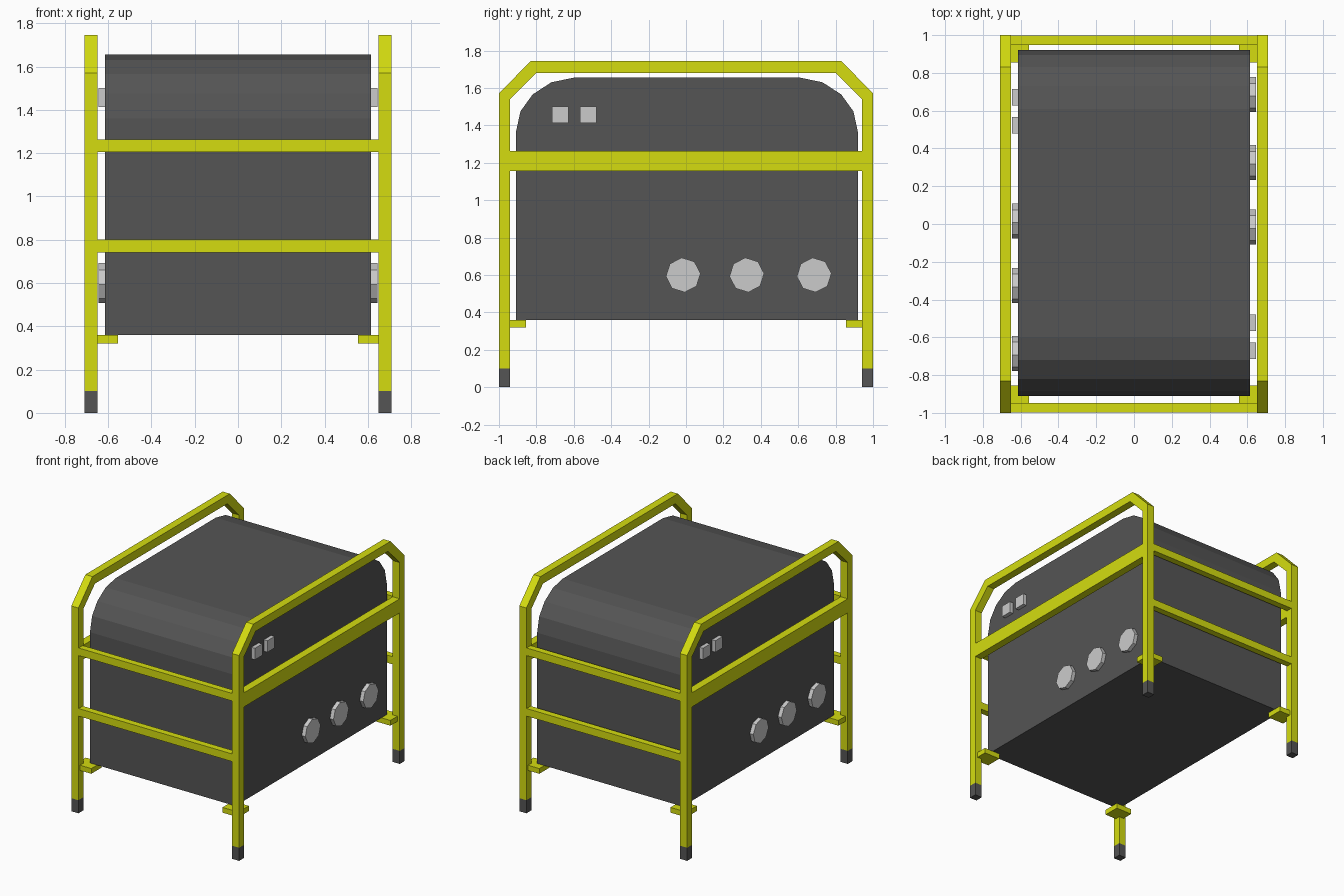
import bpy, bmesh, math
from mathutils import Matrix, Vector

if "Cube" in bpy.data.objects:
    bpy.data.objects.remove(bpy.data.objects["Cube"])


def material(name, rgb):
    m = bpy.data.materials.new(name)
    m.diffuse_color = (*rgb, 1)
    m.use_nodes = True
    m.node_tree.nodes["Principled BSDF"].inputs["Base Color"].default_value = m.diffuse_color
    return m


YELLOW = material("yellow_paint", (0.66, 0.72, 0.005))
DARK = material("dark_grey", (0.09, 0.09, 0.09))


def finish(name, bm, mat=None):
    bmesh.ops.recalc_face_normals(bm, faces=bm.faces)
    me = bpy.data.meshes.new(name)
    bm.to_mesh(me)
    bm.free()
    ob = bpy.data.objects.new(name, me)
    bpy.context.collection.objects.link(ob)
    if mat:
        me.materials.append(mat)
    return ob


def box(name, lo, hi, mat=None):
    bm = bmesh.new()
    lo, hi = Vector(lo), Vector(hi)
    bmesh.ops.create_cube(bm, size=1, matrix=Matrix.Translation((lo + hi) / 2)
                          @ Matrix.Diagonal((*(hi - lo), 1)))
    return finish(name, bm, mat)


def extrude_x(bm, faces, dx):
    new = bmesh.ops.extrude_face_region(bm, geom=faces)["geom"]
    verts = [v for v in new if isinstance(v, bmesh.types.BMVert)]
    bmesh.ops.translate(bm, verts=verts, vec=(dx, 0, 0))


# Body: box profile with rounded top corners, extruded across x
arc = [(0.915, 0.36), (0.915, 1.36), (0.89, 1.475), (0.825, 1.565),
       (0.725, 1.63), (0.605, 1.655)]
profile = arc + [(-y, z) for y, z in reversed(arc)]
bm = bmesh.new()
face = bm.faces.new([bm.verts.new((-0.615, y + 0.005, z)) for y, z in profile])
extrude_x(bm, [face], 1.23)
finish("body", bm, DARK)

# Side hoops: legs, chamfered corners and top bar in one bent square tube
outer = [(1.0, 0.1), (1.0, 1.57), (0.83, 1.745)]
inner = [(0.94, 0.1), (0.94, 1.54), (0.80, 1.68)]
outer += [(-y, z) for y, z in reversed(outer)]
inner += [(-y, z) for y, z in reversed(inner)]
for side, x in (("left", -0.71), ("right", 0.65)):
    bm = bmesh.new()
    a = [bm.verts.new((x, y, z)) for y, z in outer]
    b = [bm.verts.new((x, y, z)) for y, z in inner]
    strip = [bm.faces.new((a[i], a[i + 1], b[i + 1], b[i])) for i in range(5)]
    extrude_x(bm, strip, 0.06)
    finish(side + "_hoop", bm, YELLOW)
    # Wide side rail
    box(side + "_side_rail", (x, -0.94, 1.155), (x + 0.06, 0.94, 1.263), YELLOW)

# Front and back cross rails
for end, y in (("front", -0.997), ("back", 0.947)):
    for level, z in (("lower", 0.742), ("upper", 1.205)):
        box(f"{end}_{level}_rail", (-0.65, y, z), (0.65, y + 0.05, z + 0.058), YELLOW)

# Rubber feet and corner support plates
for sx in (-1, 1):
    for sy in (-1, 1):
        tag = ("left" if sx < 0 else "right") + ("_front" if sy < 0 else "_back")

        def corner(name, x0, x1, y0, y1, z0, z1, mat):
            xs, ys = sorted((sx * x0, sx * x1)), sorted((sy * y0, sy * y1))
            box(f"{tag}_{name}", (xs[0], ys[0], z0), (xs[1], ys[1], z1), mat)

        corner("foot", 0.65, 0.71, 0.94, 1.0, 0, 0.1, DARK)
        corner("plate", 0.555, 0.69, 0.855, 0.98, 0.32, 0.36, YELLOW)

# Octagonal knobs and square buttons, repeated on the opposite side by a half turn
for side, s in (("right", 1), ("left", -1)):
    for i, y in enumerate((-0.015, 0.325, 0.685)):
        bm = bmesh.new()
        bmesh.ops.create_cone(bm, cap_ends=True, segments=8, radius1=0.093,
                              radius2=0.093, depth=0.04,
                              matrix=Matrix.Translation((s * 0.625, s * y, 0.6))
                              @ Matrix.Rotation(math.pi / 2, 4, 'Y')
                              @ Matrix.Rotation(math.radians(5), 4, 'Z'))
        finish(f"{side}_knob_{i + 1}", bm)
    for i, y in enumerate((-0.672, -0.522)):
        box(f"{side}_button_{i + 1}", (s * 0.625 - 0.02, s * y - 0.044, 1.412),
            (s * 0.625 + 0.02, s * y + 0.044, 1.5))
